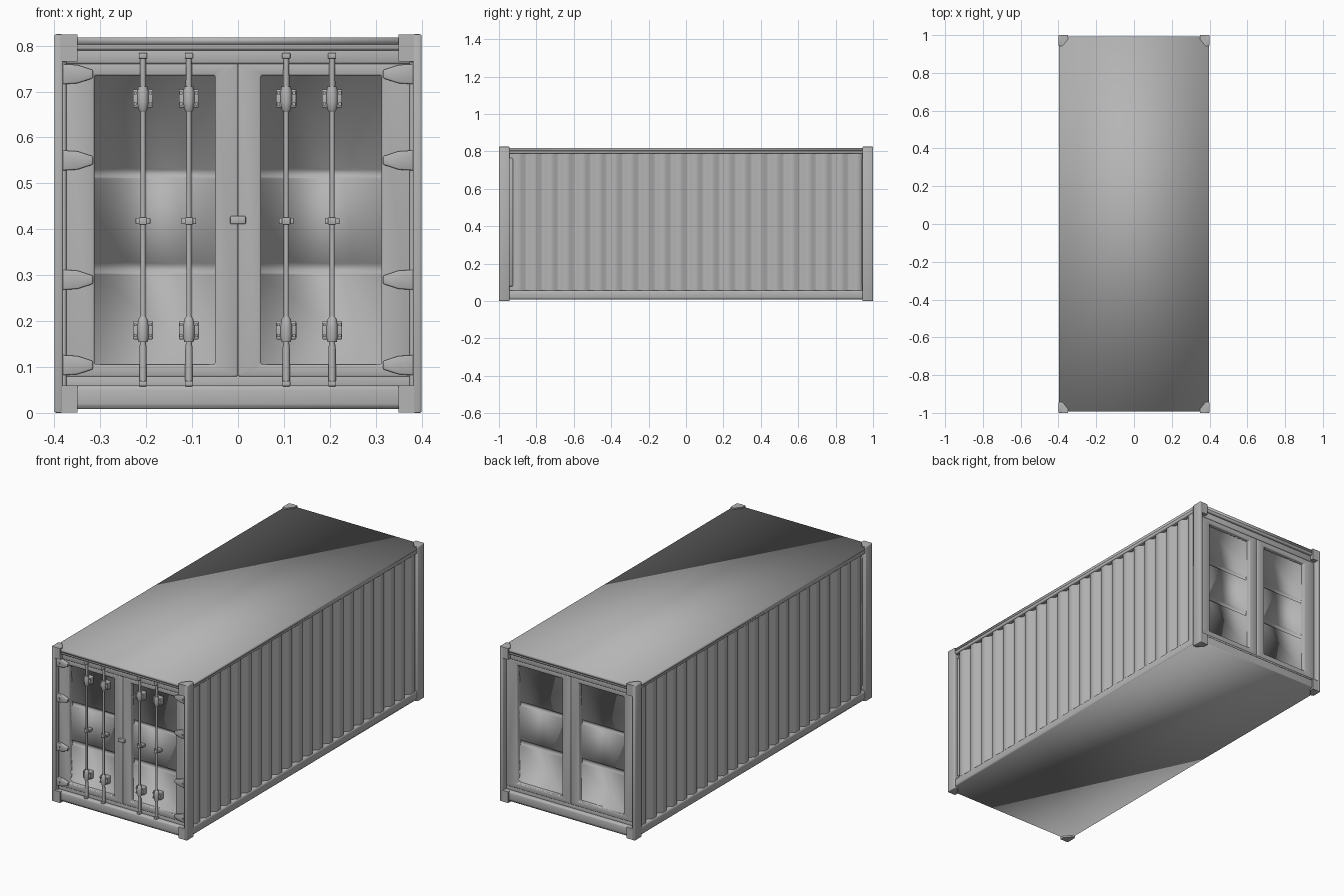
import bpy, bmesh
from math import cos, sin, tau
from mathutils import Vector

if "Cube" in bpy.data.objects:
    bpy.data.objects.remove(bpy.data.objects["Cube"])

steel = bpy.data.materials.new("grey_steel")
steel.diffuse_color = (0.46, 0.46, 0.46, 1)
steel.use_nodes = True
steel.node_tree.nodes["Principled BSDF"].inputs["Base Color"].default_value = steel.diffuse_color


def finish(name, bm, bevel=0.0, seg=2, recalc=True):
    if recalc:
        bmesh.ops.recalc_face_normals(bm, faces=bm.faces)
    if bevel:
        bmesh.ops.bevel(bm, geom=list(bm.edges), offset=bevel, segments=seg,
                        profile=0.5, affect='EDGES', clamp_overlap=True)
    me = bpy.data.meshes.new(name)
    bm.to_mesh(me)
    bm.free()
    me.materials.append(steel)
    ob = bpy.data.objects.new(name, me)
    bpy.context.collection.objects.link(ob)
    return ob


def prism(name, pts, axis, a, b, bevel=0.0, seg=2):
    """Extrude a closed 2D profile along one axis from a to b."""
    def place(p, t):
        c = list(p)
        c.insert(axis, t)
        return Vector(c)
    bm = bmesh.new()
    lo = [bm.verts.new(place(p, a)) for p in pts]
    hi = [bm.verts.new(place(p, b)) for p in pts]
    n = len(pts)
    bm.faces.new(lo)
    bm.faces.new(hi[::-1])
    for i in range(n):
        j = (i + 1) % n
        bm.faces.new((lo[i], lo[j], hi[j], hi[i]))
    return finish(name, bm, bevel, seg)


def box(name, x, y, z, bevel=0.0, seg=2):
    return prism(name, [(x[0], y[0]), (x[1], y[0]), (x[1], y[1]), (x[0], y[1])],
                 2, z[0], z[1], bevel, seg)


def lathe(name, x, y, profile, sides=12):
    """Turned part about a vertical axis; profile is (radius, z)."""
    bm = bmesh.new()
    rings = [[bm.verts.new((x + r * cos(tau * i / sides), y + r * sin(tau * i / sides), z))
              for i in range(sides)] for r, z in profile]
    for a, b in zip(rings, rings[1:]):
        for i in range(sides):
            j = (i + 1) % sides
            bm.faces.new((a[i], a[j], b[j], b[i]))
    bm.faces.new(rings[0])
    bm.faces.new(rings[-1])
    return finish(name, bm)


def frame(name, outer, inner, y0, y1, bevel):
    """Rectangular ring in the xz plane; rects are (x0, x1, z0, z1)."""
    bm = bmesh.new()
    loops = []
    for x0, x1, z0, z1 in (outer, inner):
        for y in (y0, y1):
            loops.append([bm.verts.new((u, y, w)) for u, w in
                          ((x0, z0), (x1, z0), (x1, z1), (x0, z1))])
    of, ob_, inf, inb = loops
    for a, b in ((of, inf), (inf, inb), (inb, ob_), (ob_, of)):
        for i in range(4):
            j = (i + 1) % 4
            bm.faces.new((a[i], a[j], b[j], b[i]))
    return finish(name, bm, bevel)


def recess(name, x0, x1, prof, rim, sy):
    """Sunken panel: sheet following a (y, z) profile with side walls out to the rim."""
    rows = [(rim, prof[0][1])] + prof + [(rim, prof[-1][1])]
    bm = bmesh.new()
    grid = [[bm.verts.new((x, sy * (rim if c in (0, 3) else y), z))
             for c, x in enumerate((x0, x0, x1, x1))] for y, z in rows]
    for a, b in zip(grid, grid[1:]):
        for c in range(3):
            bm.faces.new((a[c], a[c + 1], b[c + 1], b[c])[::-sy])
    bmesh.ops.remove_doubles(bm, verts=bm.verts, dist=1e-5)
    bm.normal_update()
    if sum(f.normal.y * f.calc_area() for f in bm.faces) * sy < 0:
        bmesh.ops.reverse_faces(bm, faces=bm.faces)
    return finish(name, bm, recalc=False)


def span(s, a, b):
    return sorted((s * a, s * b))


# roof and floor
box("roof", (-0.397, 0.397), (-0.993, 0.993), (0.803, 0.818))
box("floor", (-0.393, 0.393), (-0.99, 0.99), (0.009, 0.03))

# corrugated side walls
WAVES, Y0, Y1 = 22, -0.948, 0.948
pitch = (Y1 - Y0) / WAVES
for s in (-1, 1):
    pts = []
    for i in range(WAVES):
        y = Y0 + i * pitch
        for f, x in ((0.0, 0.374), (0.2, 0.374), (0.4, 0.392), (0.8, 0.392)):
            pts.append((s * x, y + f * pitch))
    pts += [(s * 0.374, Y1), (s * 0.364, Y1), (s * 0.364, Y0)]
    prism("side_wall", pts, 2, 0.04, 0.80)

    # long rails along the top and bottom edges
    box("top_side_rail", span(s, 0.365, 0.397), (-0.95, 0.95), (0.788, 0.816), 0.006, 3)
    box("bottom_side_rail", span(s, 0.355, 0.397), (-0.95, 0.95), (0.010, 0.056), 0.01, 3)

# corner posts with cut corner blocks at both ends
for sx in (-1, 1):
    for sy in (-1, 1):
        box("corner_post", span(sx, 0.381, 0.4), span(sy, 0.943, 1.0), (0.0, 0.825), 0.004)
        box("inner_post", span(sx, 0.355, 0.385), span(sy, 0.945, 0.968), (0.04, 0.78))
        for z0, z1 in ((0.0005, 0.06), (0.765, 0.8245)):
            pts = [(sx * x, sy * y) for x, y in ((0.394, 0.9995), (0.35, 0.9995), (0.35, 0.978),
                                                 (0.378, 0.9435), (0.394, 0.9435))]
            prism("corner_block", pts, 2, z0, z1)

# end frames, door leaves and grooved panels at front and back
for sy in (-1, 1):
    box("end_top_rail", (-0.36, 0.36), span(sy, 0.955, 0.992), (0.790, 0.8165), 0.006, 3)
    box("end_header", (-0.38, 0.38), span(sy, 0.945, 0.979), (0.760, 0.795), 0.005)
    box("end_sill", (-0.36, 0.36), span(sy, 0.945, 0.992), (0.010, 0.060), 0.01, 3)
    box("door_threshold", (-0.38, 0.38), span(sy, 0.945, 0.972), (0.050, 0.082), 0.003)
    for sx in (-1, 1):
        x0, x1 = span(sx, 0.0, 0.380)
        i0, i1 = span(sx, 0.050, 0.313)
        frame("door_frame", (x0, x1, 0.078, 0.764), (i0, i1, 0.106, 0.735),
              sy * 0.974, sy * 0.925, 0.004)
        prof = [(0.953, 0.735), (0.953, 0.535), (0.943, 0.530), (0.943, 0.515), (0.953, 0.510),
                (0.953, 0.330), (0.943, 0.325), (0.943, 0.306), (0.953, 0.301), (0.953, 0.106)]
        recess("door_panel", i0, i1, prof, 0.968, sy)

# locking bars with caps, bearing brackets and guides
YB = -0.979
for x in (-0.207, -0.107, 0.105, 0.205):
    lathe("lock_bar", x, YB, [(0.008, 0.066), (0.008, 0.14), (0.0055, 0.16), (0.0055, 0.70),
                              (0.007, 0.715), (0.006, 0.775)])
    for z0, z1 in ((0.058, 0.070), (0.772, 0.784)):
        box("bar_end_cap", (x - 0.009, x + 0.009), (-0.991, -0.965), (z0, z1), 0.002)
    for z, d in ((0.685, -1), (0.180, 1)):
        box("bracket_plate", (x - 0.022, x + 0.022), (-0.980, -0.945), (z - 0.02, z + 0.02), 0.003)
        prof = [(0.006, z - 0.030), (0.010, z - 0.024), (0.0125, z - 0.008),
                (0.0125, z + 0.014), (0.010, z + 0.026)]
        if d > 0:
            prof = [(r, 2 * z - q) for r, q in prof]
        lathe("bracket_hub", x, YB, prof)
        for dx in (-0.017, 0.017):
            for dz in (-0.012, 0.012):
                box("bracket_bolt", (x + dx - 0.003, x + dx + 0.003), (-0.984, -0.978),
                    (z + dz - 0.003, z + dz + 0.003))
    box("bar_guide", (x - 0.016, x + 0.016), (-0.978, -0.945), (0.411, 0.425), 0.002)
    box("bar_guide_clip", (x - 0.009, x + 0.009), (-0.990, -0.970), (0.410, 0.426), 0.002)

# latch between the doors
box("center_latch", (-0.017, 0.017), (-0.986, -0.968), (0.411, 0.429), 0.003)

# hinge rods and tapered hinge straps
for s in (-1, 1):
    lathe("hinge_rod", s * 0.379, -0.978, [(0.005, 0.06), (0.005, 0.764)])
    for z in (0.738, 0.550, 0.290, 0.104):
        pts = [(s * x, z + dz) for x, dz in ((0.385, -0.022), (0.350, -0.020), (0.316, -0.009),
                                             (0.316, 0.009), (0.350, 0.020), (0.385, 0.022))]
        prism("hinge_strap", pts, 1, -0.987, -0.970, 0.003)
        box("hinge_bolt", span(s, 0.360, 0.367), (-0.990, -0.985), (z - 0.0035, z + 0.0035))

# sheet parts are fully smooth; everything else is smooth with crisp edges
for ob in bpy.data.objects:
    if ob.name.split(".")[0] in ("roof", "floor", "door_panel", "door_frame"):
        ob.data.shade_smooth()
    else:
        ob.select_set(True)
        bpy.context.view_layer.objects.active = ob
bpy.ops.object.shade_smooth_by_angle(angle=0.87)
